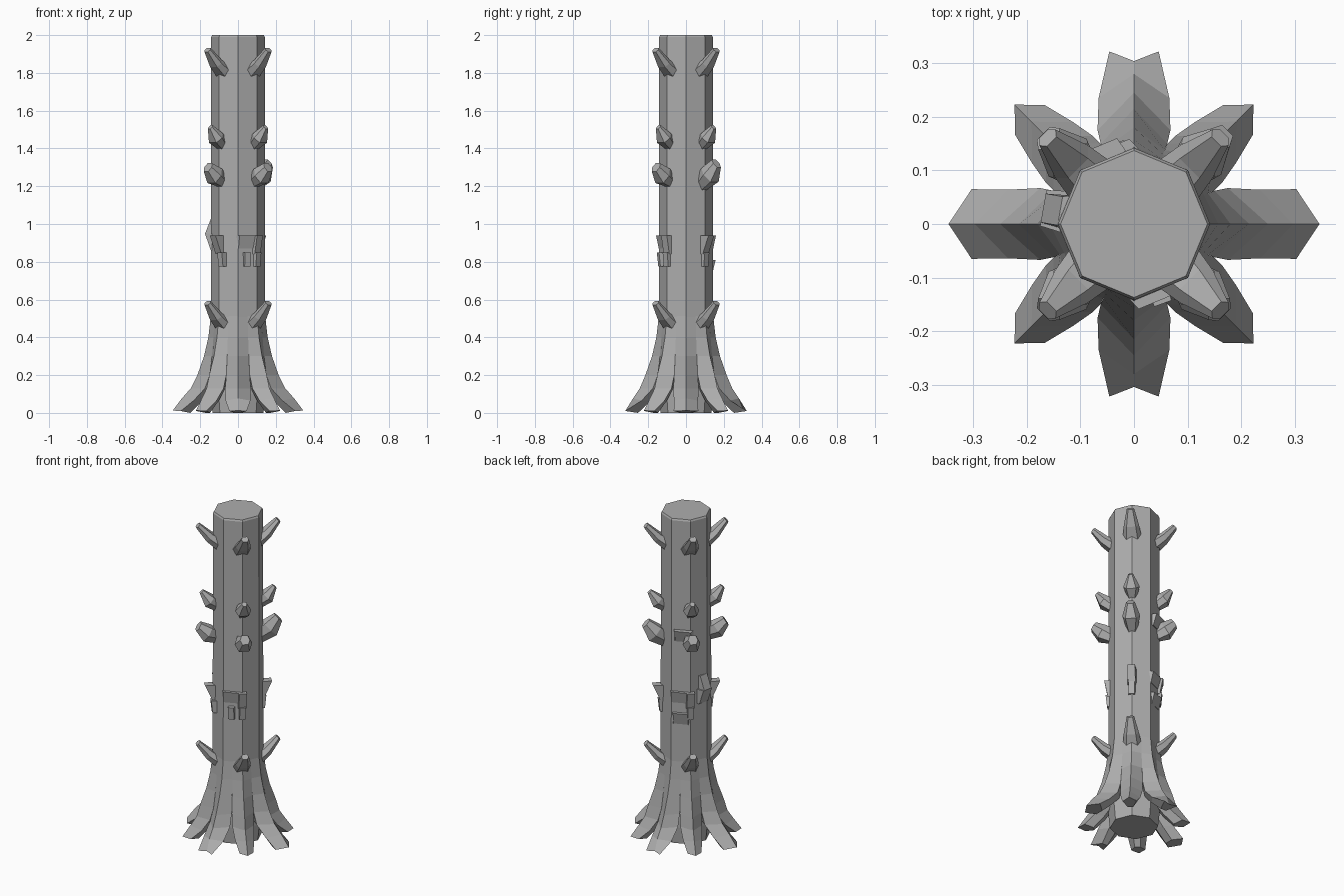
import bpy, bmesh, math
from mathutils import Vector, Matrix

if "Cube" in bpy.data.objects:
    bpy.data.objects.remove(bpy.data.objects["Cube"])

mat = bpy.data.materials.new("grey bark")
mat.diffuse_color = (0.42, 0.42, 0.42, 1)
mat.use_nodes = True
mat.node_tree.nodes["Principled BSDF"].inputs["Base Color"].default_value = mat.diffuse_color


def finish(name, bm):
    bmesh.ops.recalc_face_normals(bm, faces=bm.faces)
    me = bpy.data.meshes.new(name)
    bm.to_mesh(me)
    bm.free()
    me.materials.append(mat)
    ob = bpy.data.objects.new(name, me)
    bpy.context.collection.objects.link(ob)
    return ob


def loft(name, sections, angle=0.0):
    """Bridge closed sections of equal length, cap both ends, turn about z."""
    bm = bmesh.new()
    rot = Matrix.Rotation(math.radians(angle), 3, 'Z')
    rings = [[bm.verts.new(rot @ Vector(p)) for p in s] for s in sections]
    n = len(rings[0])
    for a, b in zip(rings, rings[1:]):
        for i in range(n):
            j = (i + 1) % n
            bm.faces.new((a[i], a[j], b[j], b[i]))
    bm.faces.new(rings[0])
    bm.faces.new(rings[-1])
    return finish(name, bm)


# Eight-sided trunk with a small chamfer at the top
def octagon(r, z):
    return [(r * math.cos(i * math.pi / 4), r * math.sin(i * math.pi / 4), z) for i in range(8)]


loft("trunk", [octagon(r, z) for r, z in
               ((0.135, 0.0), (0.145, 0.1), (0.144, 0.5), (0.142, 1.99), (0.137, 2.0))])

# Ridged roots: rows of height, ridge radius, flank radius, flank half width
UPPER = [(0.52, 0.143, 0.122, 0.051), (0.4, 0.157, 0.130, 0.054),
         (0.3, 0.180, 0.138, 0.057), (0.2, 0.215, 0.150, 0.062)]
TIPS = {
    "side_root": [(0.13, 0.25, 0.175, 0.067), (0.065, 0.297, 0.235, 0.064), (0.01, 0.346, 0.303, 0.065)],
    "front_back_root": [(0.13, 0.245, 0.175, 0.068), (0.065, 0.28, 0.235, 0.066), (0.01, 0.304, 0.322, 0.046)],
    "diagonal_root": [(0.13, 0.235, 0.170, 0.062), (0.065, 0.27, 0.215, 0.054), (0.01, 0.315, 0.275, 0.039)],
}


def root(kind, angle):
    secs = []
    for z, ridge, a, w in UPPER + TIPS[kind]:
        inner = min(a, ridge) - 0.05
        secs.append([(ridge, 0, z + (0.012 if z < 0.1 else 0)), (a, w, z),
                     (inner, w * 0.4, z), (inner, -w * 0.4, z), (a, -w, z)])
    secs[-1][0] = (secs[-1][0][0], 0, 0.012)
    secs[-1][2:4] = [(x, y, 0.0) for x, y, z in secs[-1][2:4]]
    loft(kind, secs, angle)


for k in range(8):
    root(("side_root", "diagonal_root", "front_back_root", "diagonal_root")[k % 4], k * 45)


# Stubs: sections of radius, height offset, half width, half thickness
def stub(name, angle, z, rows):
    d = Vector((rows[-1][0] - rows[0][0], 0, rows[-1][1] - rows[0][1])).normalized()
    n = Vector((-d.z, 0, d.x))
    secs = []
    for r, dz, w, t in rows:
        c = Vector((r, 0, z + dz))
        secs.append([c + Vector((0, y * w, 0)) + n * (s * t) for y, s in
                     ((1, 0), (0.6, 1), (-0.6, 1), (-1, 0), (-0.6, -1), (0.6, -1))])
    loft(name, secs, angle)


LONG = [(0.10, -0.05, 0.054, 0.034), (0.165, 0.0, 0.043, 0.026), (0.228, 0.072, 0.021, 0.015)]
KNOT = [(0.11, -0.035, 0.022, 0.035), (0.175, -0.005, 0.05, 0.045), (0.225, 0.04, 0.028, 0.026)]
PLATE = [(0.11, -0.05, 0.03, 0.04), (0.18, 0.0, 0.05, 0.05), (0.228, 0.06, 0.024, 0.028)]
SMALL = [(0.11, -0.04, 0.025, 0.03), (0.165, 0.0, 0.046, 0.035), (0.207, 0.058, 0.014, 0.014)]
for ang in (45, 135, 225, 315):
    stub("lower_branch", ang, 0.51, LONG)
    stub("upper_branch", ang, 1.85, LONG)
    stub("middle_knot", ang, 1.26, PLATE if ang == 45 else KNOT)
    stub("small_knot", ang, 1.455, SMALL)


# Bark pieces lying on a trunk side: slab slanting out, thick at one end
def bark(name, angle, side, half, z_low, z_high, out_low, out_high):
    base = 0.125
    loft(name, [[(base, side - half, z), (base, side + half, z),
                 (o, side + half * 0.85, z), (o, side - half * 0.85, z)]
                for z, o in ((z_low, out_low), (z_high, out_high))], angle)


# Little square pegs near mid height
for ang, side in ((315, 0.0), (225, 0.02), (45, 0.0), (135, 0.0), (290, 0.0)):
    bark("peg", ang, side, 0.02, 0.775, 0.85, 0.15, 0.158)

# Ledges and shards of raised bark
for ang in (292.5, 112.5):
    bark("ledge", ang, 0, 0.062, 0.87, 0.94, 0.134, 0.15)
bark("lower_ledge", 112.5, 0, 0.05, 0.74, 0.81, 0.134, 0.152)
bark("high_ledge", 112.5, 0.015, 0.055, 1.25, 1.32, 0.138, 0.16)
bark("side_shard", 170, 0, 0.04, 0.86, 0.95, 0.14, 0.172)
bark("side_shard_top", 170, 0, 0.032, 0.95, 1.03, 0.172, 0.14)
for ang in (315, 225, 45, 135):
    bark("corner_shard", ang, 0, 0.025, 0.84, 0.94, 0.146, 0.19 if ang in (225, 45) else 0.165)
